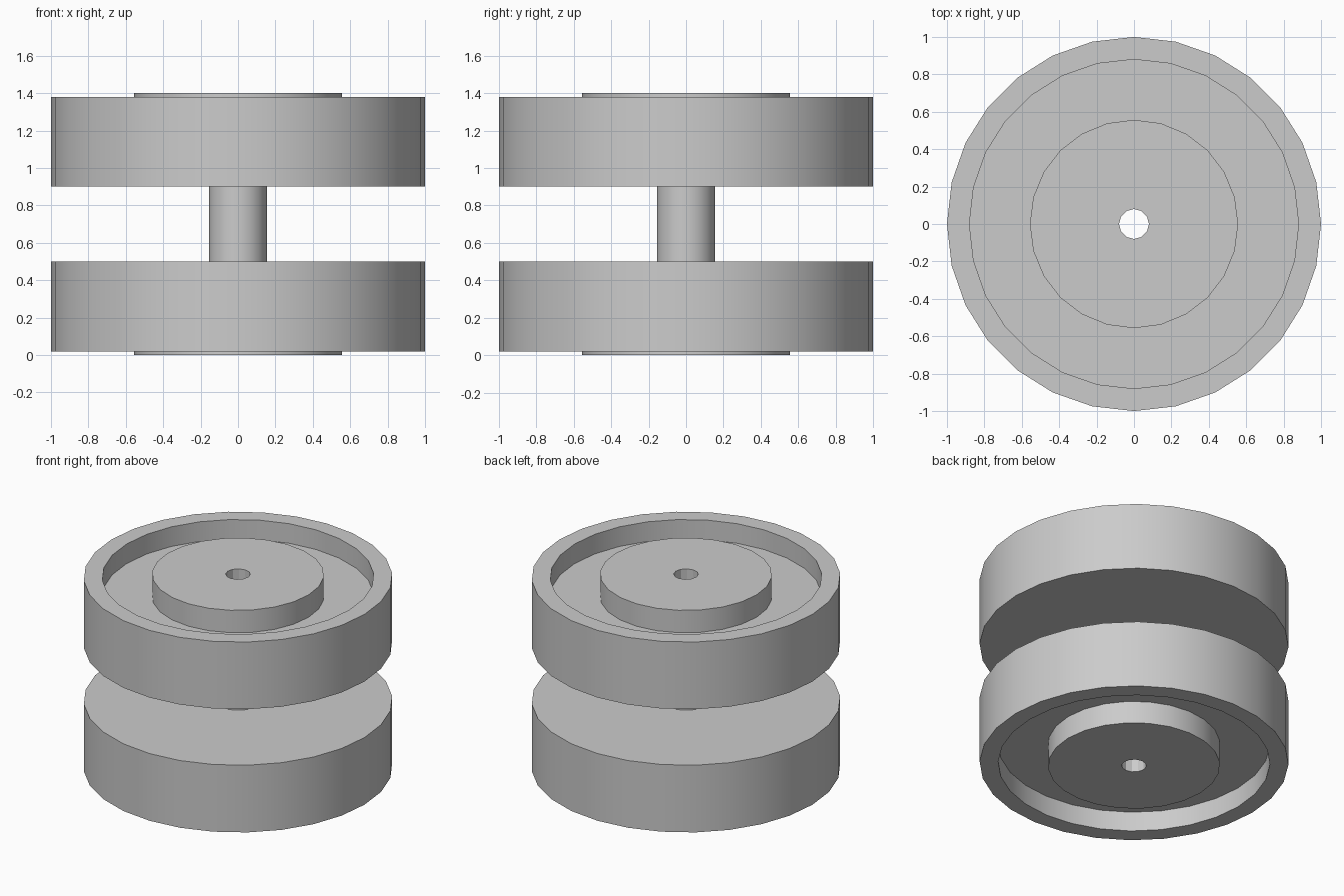
import bpy, bmesh, math

cube = bpy.data.objects.get("Cube")
if cube:
    bpy.data.objects.remove(cube)

grey = bpy.data.materials.new("light grey")
grey.use_nodes = True
colour = (0.6, 0.6, 0.6, 1)
grey.diffuse_color = colour
grey.node_tree.nodes["Principled BSDF"].inputs["Base Color"].default_value = colour

MID = 0.70          # height of the mirror plane between the wheels
BORE, AXLE, HUB, RIM = 0.08, 0.155, 0.557, 0.88


def lathe(name, profile, sides, flip=False):
    """Revolve a closed (radius, height) profile; the bore has half the sides."""
    bm = bmesh.new()
    rings = []
    for r, z in profile:
        ring = []
        for i in range(sides):
            a = math.tau * i / sides
            rad = r * math.cos(math.tau / sides) if r == BORE and i % 2 else r
            height = 2 * MID - z if flip else z
            ring.append(bm.verts.new((rad * math.cos(a), rad * math.sin(a), height)))
        rings.append(ring)
    for k, ring in enumerate(rings):
        nxt = rings[(k + 1) % len(rings)]
        for i in range(sides):
            j = (i + 1) % sides
            bm.faces.new((ring[i], ring[j], nxt[j], nxt[i]))
    bmesh.ops.recalc_face_normals(bm, faces=bm.faces)
    mesh = bpy.data.meshes.new(name)
    bm.to_mesh(mesh)
    bm.free()
    mesh.materials.append(grey)
    obj = bpy.data.objects.new(name, mesh)
    bpy.context.collection.objects.link(obj)
    bpy.ops.object.select_all(action='DESELECT')
    obj.select_set(True)
    bpy.context.view_layer.objects.active = obj
    bpy.ops.object.shade_smooth_by_angle(angle=math.radians(28))
    return obj


# Dished wheels with raised hubs, mirrored above and below the middle
for side, flip in (("upper", False), ("lower", True)):
    lathe(side + "_wheel", [(AXLE, 0.90), (1, 0.90), (1, 1.38), (RIM, 1.38),
                            (RIM, 1.24), (AXLE, 1.24)], 28, flip)
    lathe(side + "_hub", [(BORE, 1.22), (HUB, 1.22), (HUB, 1.40), (BORE, 1.40)], 24, flip)

# Hollow axle joining the wheels
lathe("axle", [(BORE, 0.18), (AXLE, 0.18), (AXLE, 1.22), (BORE, 1.22)], 24)
